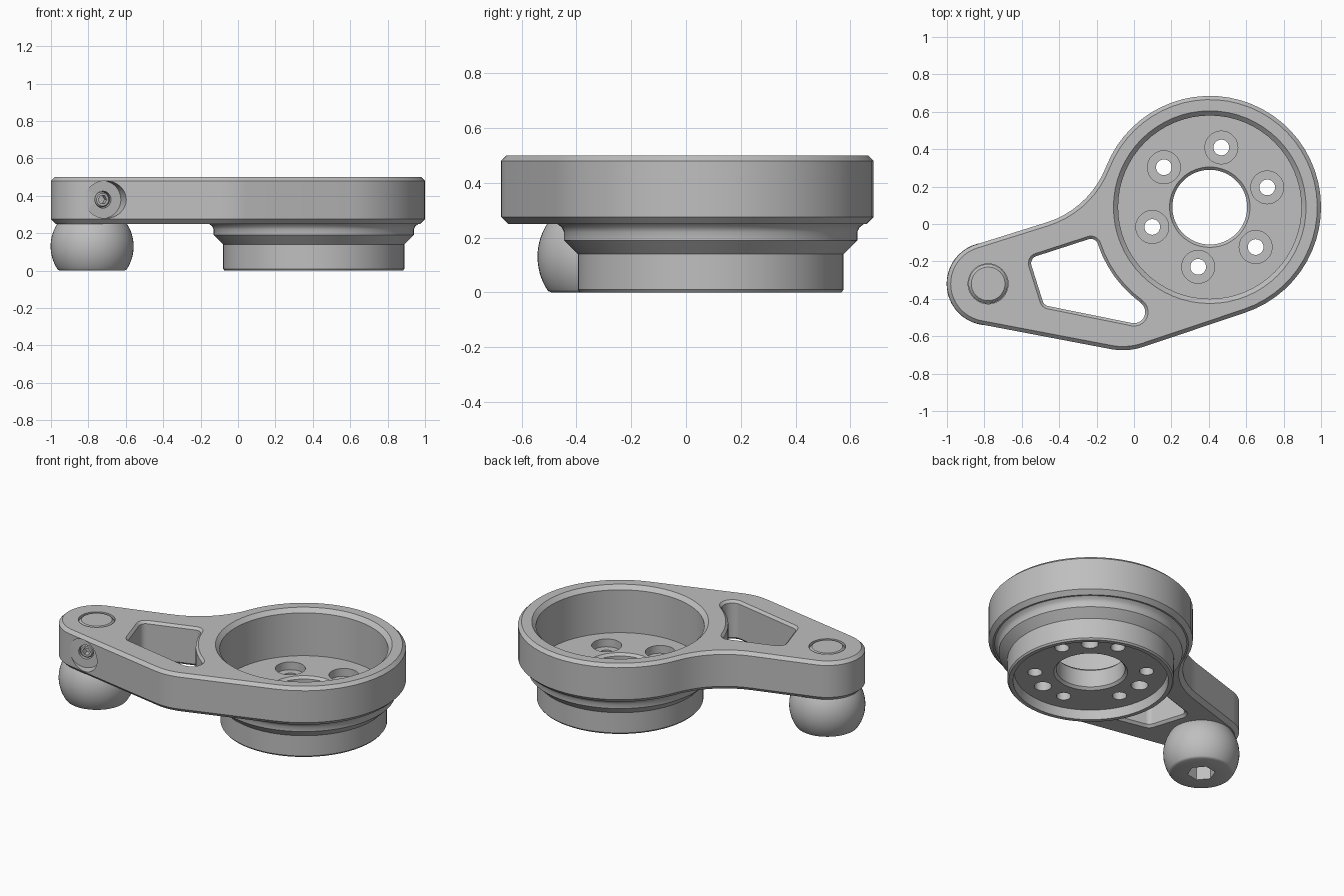
import bpy, bmesh, math
from mathutils import Matrix, Vector

cube = bpy.data.objects.get("Cube")
if cube:
    bpy.data.objects.remove(cube, do_unlink=True)

metal = bpy.data.materials.new("satin_grey")
metal.use_nodes = True
metal.diffuse_color = (0.52, 0.52, 0.52, 1)
metal.node_tree.nodes["Principled BSDF"].inputs["Base Color"].default_value = (0.52, 0.52, 0.52, 1)

HUB = (0.405, 0.09)     # centre of the large cup
PIN = (-0.78, -0.32)    # centre of the small end


def make_object(name, bm):
    bmesh.ops.remove_doubles(bm, verts=bm.verts, dist=1e-5)
    bmesh.ops.recalc_face_normals(bm, faces=bm.faces)
    mesh = bpy.data.meshes.new(name)
    bm.to_mesh(mesh)
    bm.free()
    mesh.materials.append(metal)
    obj = bpy.data.objects.new(name, mesh)
    bpy.context.collection.objects.link(obj)
    return obj


def activate(obj):
    bpy.ops.object.select_all(action='DESELECT')
    obj.select_set(True)
    bpy.context.view_layer.objects.active = obj


def lathe(name, profile, centre, segs=64, axis=(0, 0, 1), turn=0.0, closed=False):
    """Revolve (radius, height) points about an axis through centre."""
    place = Matrix.Translation(Vector(centre)) @ Vector(axis).to_track_quat('Z', 'Y').to_matrix().to_4x4()
    bm = bmesh.new()
    rings = []
    for r, h in profile:
        ring = []
        for i in range(segs if r > 0 else 1):
            a = turn + 2 * math.pi * i / segs
            ring.append(bm.verts.new(place @ Vector((r * math.cos(a), r * math.sin(a), h))))
        rings.append(ring)
    pairs = list(zip(rings, rings[1:])) + ([(rings[-1], rings[0])] if closed else [])
    for a, b in pairs:
        for i in range(segs):
            j = (i + 1) % segs
            quad = [a[i % len(a)], a[j % len(a)], b[j % len(b)], b[i % len(b)]]
            bm.faces.new(list(dict.fromkeys(quad)))
    return make_object(name, bm)


def outline(arcs, offset):
    """Chain of tangent arcs; those running clockwise are concave."""
    pts = []
    for (cx, cy), r, a0, a1 in arcs:
        r += offset if a1 > a0 else -offset
        n = max(3, round(abs(a1 - a0) / 6))
        for i in range(n + 1):
            a = math.radians(a0 + (a1 - a0) * i / n)
            pts.append((cx + r * math.cos(a), cy + r * math.sin(a)))
    return pts


def loft(name, arcs, levels):
    """Stack offset copies of an outline at (height, offset) levels."""
    bm = bmesh.new()
    rings = [[bm.verts.new((x, y, z)) for x, y in outline(arcs, d)] for z, d in levels]
    for a, b in zip(rings, rings[1:]):
        for i in range(len(a)):
            j = (i + 1) % len(a)
            bm.faces.new((a[i], a[j], b[j], b[i]))
    bm.faces.new(rings[0][::-1])
    bm.faces.new(rings[-1])
    return make_object(name, bm)


def cut(obj, *cutters):
    for cutter in cutters:
        cutter.hide_render = True
        mod = obj.modifiers.new("cut", 'BOOLEAN')
        mod.operation, mod.solver, mod.object = 'DIFFERENCE', 'EXACT', cutter
        activate(obj)
        bpy.ops.object.modifier_apply(modifier=mod.name)
        bpy.data.objects.remove(cutter, do_unlink=True)


# Arm plate with chamfered edges
arm_arcs = [(HUB, 0.595, -71.5, 158.8), ((-0.616, 0.486), 0.5, -21.2, -72.5),
            (PIN, 0.22, 107.5, 259.3), ((-0.06, -0.335), 0.34, 259.3, 288.5)]
arm = loft("arm_plate", arm_arcs, [(0.25, -0.025), (0.275, 0), (0.48, 0), (0.5, -0.02)])

# Lightening slot, flared at both faces
slot_arcs = [((-0.231, -0.1195), 0.04, 18.2, 108), ((-0.51, -0.21), 0.04, 108, 198.7),
             ((-0.45, -0.40), 0.04, 198.7, 258.6), ((0.0, -0.4705), 0.06, 258.6, 414.1),
             (HUB, 0.63, 234.1, 198.2)]
slot = loft("slot_cutter", slot_arcs,
            [(0.23, 0.035), (0.265, 0), (0.485, 0), (0.52, 0.035)])

# Cup bore, pin seat and angled set screw pocket
bore = lathe("bore_cutter", [(0, 0.2), (0.49, 0.2), (0.49, 0.475), (0.515, 0.5), (0.515, 0.6), (0, 0.6)],
             (*HUB, 0))
seat = lathe("seat_cutter", [(0, 0.45), (0.107, 0.45), (0.107, 0.6), (0, 0.6)], (*PIN, 0), 48)
screw_axis = (0.29, -0.957, 0)
pocket = lathe("pocket_cutter", [(0, 0.13), (0.045, 0.13), (0.045, 0.2), (0.1, 0.2), (0.1, 0.4), (0, 0.4)],
               (*PIN, 0.38), 32, screw_axis)
cut(arm, slot, bore, seat, pocket)

# Stepped cup base with open centre and recessed underside
cup = lathe("cup_base", [(0.215, 0.06), (0.2, 0.075), (0.2, 0.185), (0.215, 0.2), (0.49, 0.2),
                         (0.49, 0.25), (0.56, 0.25), (0.543, 0.237), (0.535, 0.22), (0.535, 0.19),
                         (0.485, 0.14), (0.485, 0.01), (0.477, 0), (0.452, 0), (0.445, 0.06)],
            (*HUB, 0), closed=True)


def around(angle, r=0.325):
    a = math.radians(angle)
    return HUB[0] + r * math.cos(a), HUB[1] + r * math.sin(a), 0


# Six counterbored bolt holes and three blind holes below
for k in range(6):
    cut(cup, lathe("bolt_cutter", [(0, 0.02), (0.042, 0.02), (0.042, 0.15), (0.088, 0.15),
                                   (0.088, 0.24), (0, 0.24)], around(79 + 60 * k), 28))
for k in range(3):
    cut(cup, lathe("dowel_cutter", [(0, 0.02), (0.05, 0.02), (0.05, 0.12), (0, 0.12)],
                   around(49 + 120 * k), 28))

# Pin head set flush in the small end
pin = lathe("pin_head", [(0, 0.44), (0.105, 0.44), (0.105, 0.485), (0.09, 0.5), (0, 0.5)], (*PIN, 0), 48)

# Truncated ball foot with hex socket
ball_profile = [(0, 0), (0.172, 0), (0.183, 0.005)]
for i in range(17):
    t = math.radians(-33 + 69 * i / 16)
    ball_profile.append((0.222 * math.cos(t), 0.13 + 0.222 * math.sin(t)))
ball = lathe("ball_foot", ball_profile + [(0, 0.2605)], (*PIN, 0), 48)
cut(ball, lathe("hex_cutter", [(0, -0.05), (0.082, -0.05), (0.082, 0.1), (0, 0.1)], (*PIN, 0), 6,
                turn=math.radians(10)))

# Set screw with hex socket
screw = lathe("set_screw", [(0, 0.11), (0.041, 0.11), (0.041, 0.185), (0.034, 0.193), (0, 0.193)],
              (*PIN, 0.38), 28, screw_axis)
cut(screw, lathe("key_cutter", [(0, 0.15), (0.024, 0.15), (0.024, 0.25), (0, 0.25)],
                 (*PIN, 0.38), 6, screw_axis))

for obj in (arm, cup, pin, ball, screw):
    activate(obj)
    bpy.ops.object.shade_smooth_by_angle(angle=math.radians(30))
